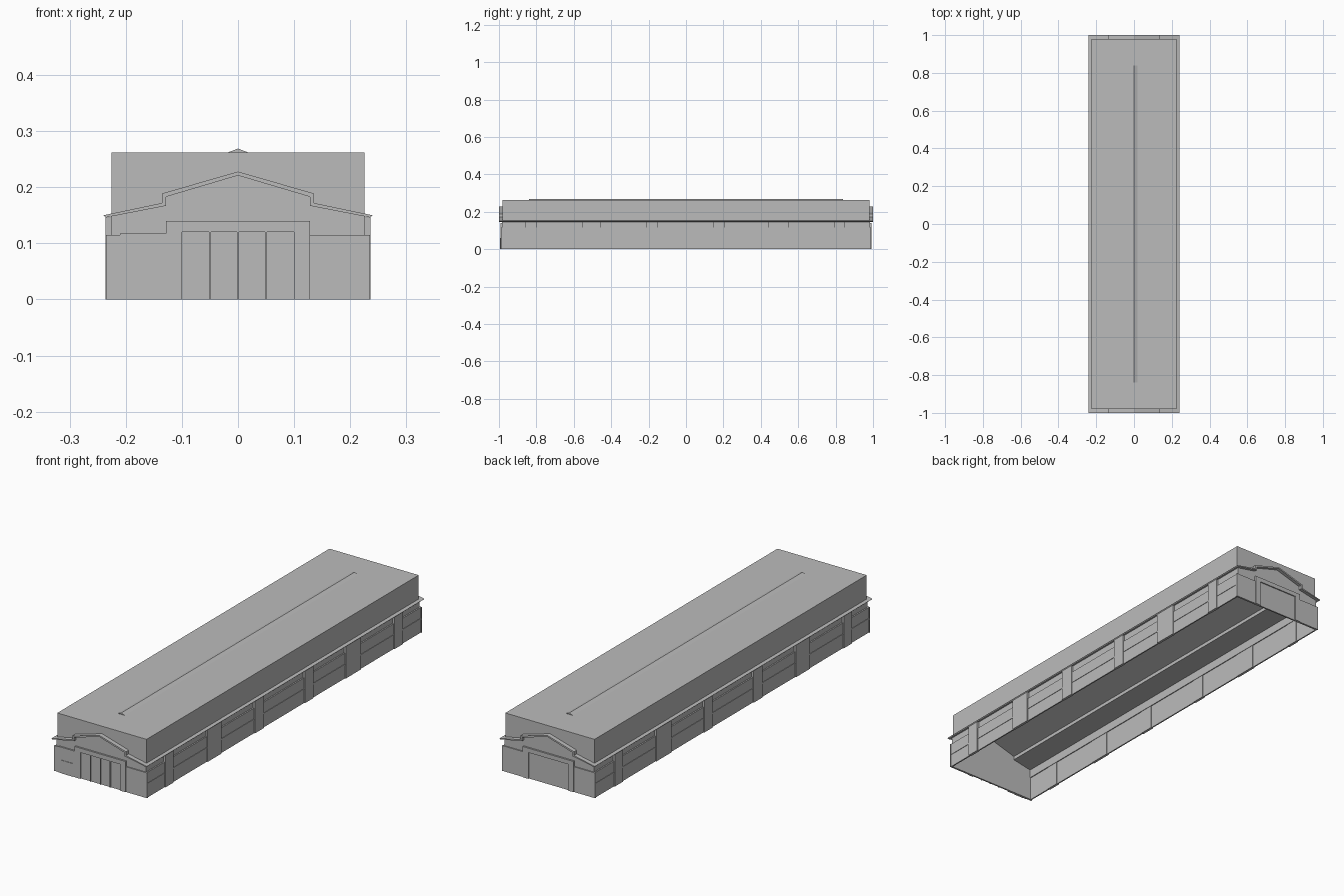
import bpy

cube = bpy.data.objects.get("Cube")
if cube:
    bpy.data.objects.remove(cube, do_unlink=True)

grey = bpy.data.materials.new("plain_grey")
grey.use_nodes = True
colour = (0.5, 0.5, 0.5, 1)
grey.diffuse_color = colour
grey.node_tree.nodes["Principled BSDF"].inputs["Base Color"].default_value = colour


def prism(name, outline, y0, y1):
    """Extrude an (x, z) outline along y."""
    n = len(outline)
    verts = [(x, y, z) for y in (y0, y1) for x, z in outline]
    faces = [tuple(range(n)), tuple(range(2 * n - 1, n - 1, -1))]
    faces += [(i, i + n, (i + 1) % n + n, (i + 1) % n) for i in range(n)]
    mesh = bpy.data.meshes.new(name)
    mesh.from_pydata(verts, [], faces)
    mesh.materials.append(grey)
    obj = bpy.data.objects.new(name, mesh)
    bpy.context.collection.objects.link(obj)
    return obj


def box(name, x0, x1, y0, y1, z0, z1):
    x0, x1 = sorted((x0, x1))
    y0, y1 = sorted((y0, y1))
    return prism(name, [(x0, z0), (x1, z0), (x1, z1), (x0, z1)], y0, y1)


def mirrored(half):
    """Complete a right-to-ridge half profile across x = 0."""
    return half + [(-x, z) for x, z in reversed(half[:-1])]


# Stepped gable roof with overhanging eaves
top = mirrored([(0.24, 0.15), (0.135, 0.172), (0.135, 0.189), (0, 0.228)])
under = mirrored([(0.236, 0.146), (0.128, 0.167), (0.128, 0.183), (0, 0.221)])
prism("stepped_roof", top + under[::-1], -1, 1)

# Tall block standing on the roof, its base following the roof slope
base = mirrored([(0.225, 0.152), (0.132, 0.17), (0.132, 0.186), (0, 0.225)])
prism("upper_block", [(-0.225, 0.262), (0.225, 0.262)] + base, -0.98, 0.98)
prism("ridge_cap", [(-0.018, 0.262), (0.018, 0.262), (0, 0.269)], -0.84, 0.84)

# Side walls: low wall, sill, recessed upper wall and pilasters
PILASTERS = [(-0.86, -0.80), (-0.555, -0.455), (-0.215, -0.15),
             (0.145, 0.205), (0.44, 0.55), (0.79, 0.85)]
for side, s in (("left", 1), ("right", -1)):
    box(side + "_lower_wall", s * 0.226, s * 0.232, -0.988, 0.988, 0, 0.115)
    box(side + "_upper_wall", s * 0.222, s * 0.226, -0.985, 0.985, 0.11, 0.149)
    box(side + "_sill", s * 0.23, s * 0.234, -0.985, 0.985, 0.06, 0.066)
    for i, (a, b) in enumerate(PILASTERS):
        box(f"{side}_pilaster_{i + 1}", s * 0.224, s * 0.236, a, b, 0, 0.146)

# End walls closing the gables, with raised lower panels and a door surround
gable = mirrored([(0.225, 0.149), (0.13, 0.168), (0.13, 0.184), (0, 0.223)])
for end, e in (("front", -1), ("back", 1)):
    y0, y1 = sorted((e * 0.981, e * 0.985))
    prism(end + "_gable_wall", [(-0.225, 0), (0.225, 0)] + gable, y0, y1)
    for side, s in (("left", 1), ("right", -1)):
        box(f"{end}_{side}_panel", s * 0.128, s * 0.235, e * 0.984, e * 0.99, 0, 0.115)
    box(end + "_door_surround", -0.128, 0.128, e * 0.984, e * 0.993, 0.12, 0.14)
    box(end + "_door", -0.1, 0.1, e * 0.984, e * 0.988, 0, 0.12)
    for s in (1, -1):
        box(end + "_door_jamb", s * 0.1, s * 0.128, e * 0.984, e * 0.993, 0, 0.12)

# Upright bars dividing the front door
for x in (-0.05, 0, 0.05):
    box("door_divider", x - 0.0015, x + 0.0015, -0.993, -0.986, 0, 0.12)

# Small side entrance and its surround at the front
box("entrance_surround", -0.21, -0.128, -0.992, -0.985, 0, 0.118)
box("entrance_door", -0.195, -0.137, -0.994, -0.991, 0, 0.06)
